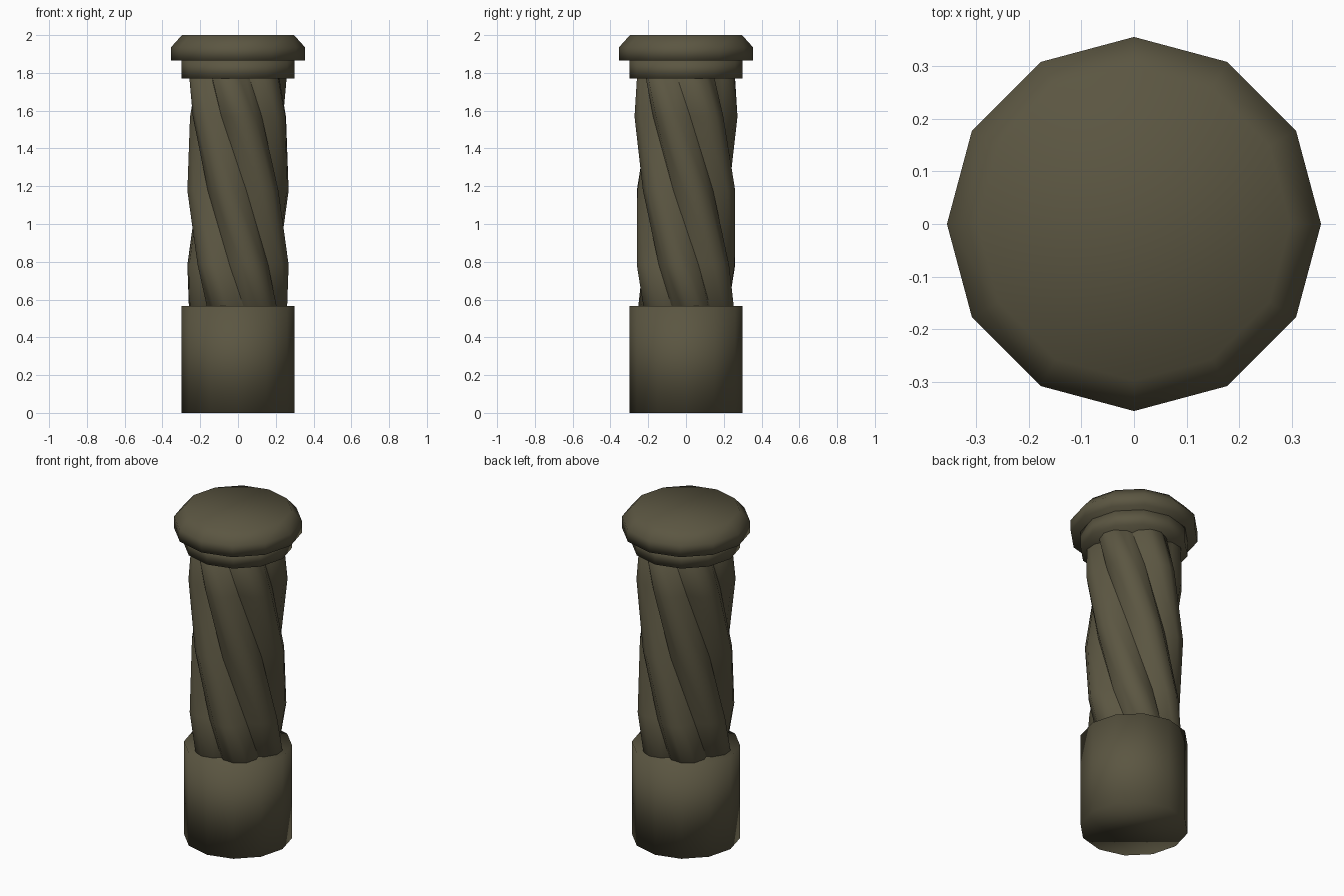
import bpy, bmesh
from math import cos, sin, radians

if "Cube" in bpy.data.objects:
    bpy.data.objects.remove(bpy.data.objects["Cube"])

metal = bpy.data.materials.new("dark_olive_metal")
metal.diffuse_color = (0.105, 0.093, 0.054, 1)
metal.use_nodes = True
metal.node_tree.nodes["Principled BSDF"].inputs["Base Color"].default_value = metal.diffuse_color


def loft(name, rings, sharp_column=None, angle=55):
    """Skin a stack of closed rings; optionally crease every Nth column."""
    bm = bmesh.new()
    rows = [[bm.verts.new(p) for p in ring] for ring in rings]
    n = len(rows[0])
    bm.faces.new(rows[0][::-1])
    bm.faces.new(rows[-1])
    for a, b in zip(rows, rows[1:]):
        for i in range(n):
            j = (i + 1) % n
            bm.faces.new((a[i], a[j], b[j], b[i]))
    for f in bm.faces:
        f.smooth = True
    if sharp_column:
        for a, b in zip(rows, rows[1:]):
            for i in range(0, n, sharp_column):
                bm.edges.get((a[i], b[i])).smooth = False
    else:
        limit = radians(angle)
        for e in bm.edges:
            if e.calc_face_angle(0) > limit:
                e.smooth = False
    me = bpy.data.meshes.new(name)
    bm.to_mesh(me)
    bm.free()
    me.materials.append(metal)
    ob = bpy.data.objects.new(name, me)
    bpy.context.collection.objects.link(ob)
    return ob


def lathe(name, profile):
    """Twelve-sided turned part from (radius, height) pairs."""
    return loft(name, [[(r * cos(radians(30 * i)), r * sin(radians(30 * i)), z)
                        for i in range(12)] for r, z in profile])


# Base drum, collar and chamfered cap
lathe("base", [(0.30, 0.0), (0.30, 0.565)])
lathe("collar", [(0.30, 1.77), (0.30, 1.866)])
lathe("cap", [(0.355, 1.865), (0.355, 1.935), (0.297, 2.0)])

# Twisted grip: six rounded lobes with sharp grooves, ends hidden in the other parts
lobe = [(0, 0.215), (16, 0.258), (30, 0.274), (44, 0.258)]
rings = []
for level in range(1, 6):
    turn = 30 - 36 * level
    ring = []
    for k in range(6):
        for a, r in lobe:
            t = radians(turn + 60 * k + a)
            ring.append((r * cos(t), r * sin(t), 0.392 * level))
    rings.append(ring)
loft("twisted_grip", rings, sharp_column=4)
